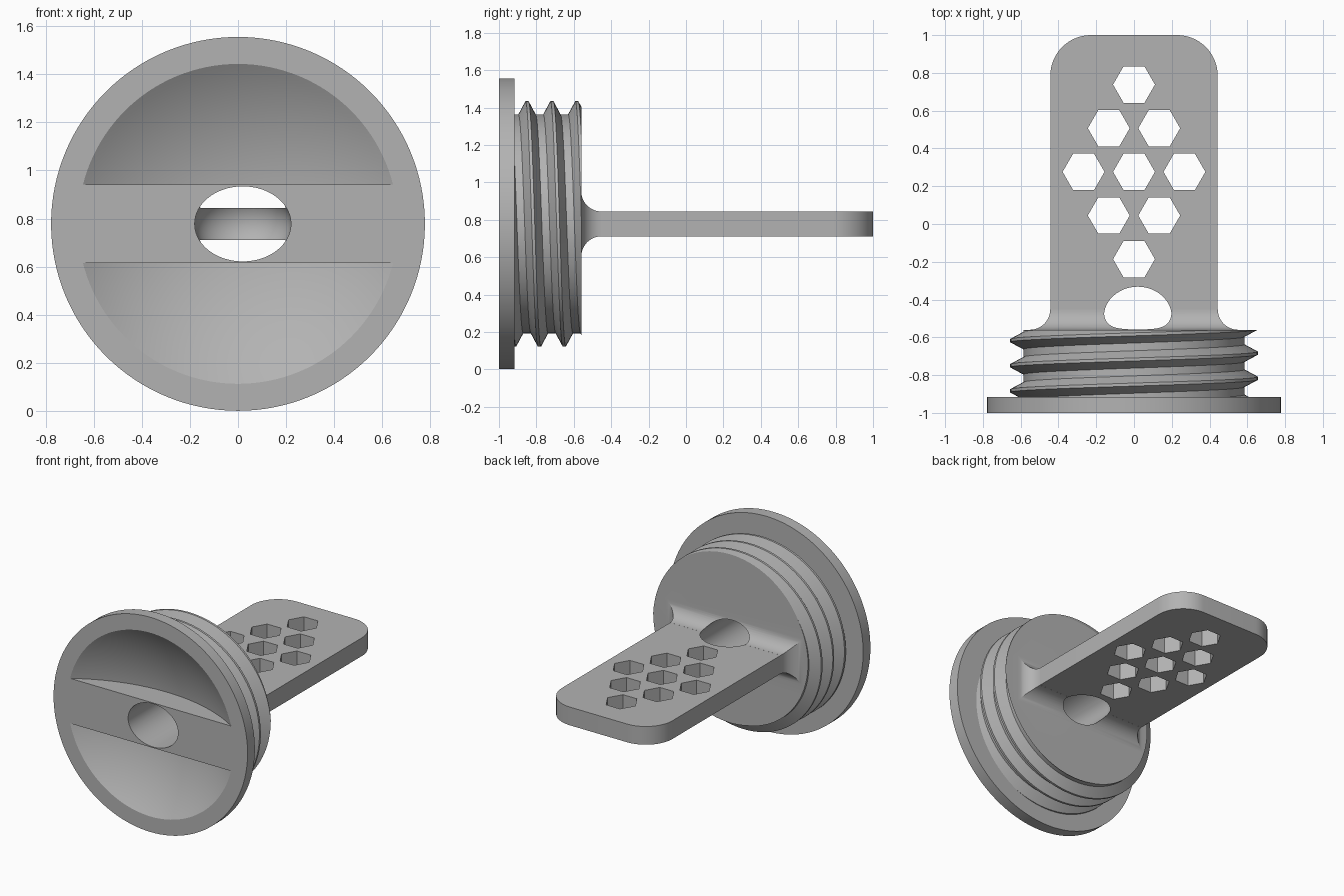
import bpy, bmesh, math
from mathutils import Matrix, Vector

cube = bpy.data.objects.get("Cube")
if cube:
    bpy.data.objects.remove(cube, do_unlink=True)

CZ = 0.778            # height of the plug axis
BACK = -0.56          # rear face of the threaded plug
HALF_W, HALF_T = 0.443, 0.066

grey = bpy.data.materials.new("plain grey")
grey.use_nodes = True
grey.diffuse_color = (0.45, 0.45, 0.45, 1)
grey.node_tree.nodes["Principled BSDF"].inputs["Base Color"].default_value = grey.diffuse_color


def finish(name, bm):
    bmesh.ops.recalc_face_normals(bm, faces=bm.faces[:])
    mesh = bpy.data.meshes.new(name)
    bm.to_mesh(mesh)
    bm.free()
    obj = bpy.data.objects.new(name, mesh)
    bpy.context.collection.objects.link(obj)
    mesh.materials.append(grey)
    return obj


def boolean(target, tool, operation):
    mod = target.modifiers.new(operation, "BOOLEAN")
    mod.operation, mod.object, mod.solver = operation, tool, "EXACT"
    bpy.context.view_layer.objects.active = target
    bpy.ops.object.modifier_apply(modifier=mod.name)
    bpy.data.objects.remove(tool, do_unlink=True)


def prism(name, points, z0, z1):
    """Extrude an xy outline between two heights."""
    bm = bmesh.new()
    face = bm.faces.new([bm.verts.new((x, y, z0)) for x, y in points])
    out = bmesh.ops.extrude_face_region(bm, geom=[face])
    bmesh.ops.translate(bm, vec=(0, 0, z1 - z0),
                        verts=[v for v in out["geom"] if isinstance(v, bmesh.types.BMVert)])
    return finish(name, bm)


def loft(name, rings):
    """Skin closed rings of equal length and cap both ends."""
    bm = bmesh.new()
    rows = [[bm.verts.new(p) for p in ring] for ring in rings]
    n = len(rows[0])
    for a, b in zip(rows, rows[1:]):
        for i in range(n):
            bm.faces.new((a[i], a[(i + 1) % n], b[(i + 1) % n], b[i]))
    bm.faces.new(rows[0])
    bm.faces.new(rows[-1])
    return finish(name, bm)


def ellipse(rx, rz, y, cx=0.0, n=96):
    return [(cx + rx * math.cos(2 * math.pi * i / n), y,
             CZ + rz * math.sin(2 * math.pi * i / n)) for i in range(n)]


def threaded_core():
    """Helical surface, trimmed flat at both ends."""
    n, pitch, turns = 96, 0.133, 6
    profile = [(-0.046, 0.585), (-0.008, 0.656), (0.008, 0.656), (0.046, 0.585)]
    bm = bmesh.new()
    cols = []
    for i in range(n):
        t = 2 * math.pi * i / n
        cols.append([bm.verts.new((r * math.sin(t),
                                   -0.85 + pitch * (k - 2 + i / n) + dy,
                                   CZ + r * math.cos(t)))
                     for k in range(turns) for dy, r in profile])
    for i in range(n):
        a, b = cols[i], cols[(i + 1) % n]
        shift = len(profile) if i == n - 1 else 0
        for k in range(len(a) - 1 - shift):
            bm.faces.new((a[k], a[k + 1], b[k + 1 + shift], b[k + shift]))
    for y, side in ((-0.95, -1), (BACK, 1)):
        bmesh.ops.bisect_plane(bm, geom=bm.verts[:] + bm.edges[:] + bm.faces[:],
                               plane_co=(0, y, 0), plane_no=(0, side, 0), clear_outer=True)
    bmesh.ops.holes_fill(bm, edges=[e for e in bm.edges if e.is_boundary], sides=0)
    return finish("threaded_core", bm)


def dish_cutter(side, rim=0.665, depth=0.2):
    """Part of a large ball lying above or below the grip bar."""
    radius = (rim ** 2 + depth ** 2) / (2 * depth)
    bm = bmesh.new()
    bmesh.ops.create_uvsphere(bm, u_segments=128, v_segments=96, radius=radius,
                              matrix=Matrix.Translation((0, -1 + depth - radius, CZ))
                              @ Matrix.Rotation(math.pi / 2, 4, "X"))
    cuts = [((0, 0, CZ + side * 0.163), (0, 0, -side)), ((0, -1.1, 0), (0, -1, 0))]
    for co, no in cuts:
        cut = bmesh.ops.bisect_plane(bm, geom=bm.verts[:] + bm.edges[:] + bm.faces[:],
                                     plane_co=co, plane_no=no, clear_outer=True)
        bmesh.ops.holes_fill(bm, edges=[e for e in bm.edges if e.is_boundary], sides=0)
    return finish("dish_cutter", bm)


# Plug: flange disc and thread
plug = loft("screw_plug", [ellipse(0.777, 0.777, y, n=128) for y in (-1, -0.917)])
boolean(plug, threaded_core(), "UNION")

# Flat tongue with rounded free corners
R = 0.215
arc = [(HALF_W - R + R * math.cos(a), 1 - R + R * math.sin(a))
       for a in (math.pi / 2 * i / 16 for i in range(17))]
outline = [(HALF_W, -0.65)] + arc + [(-x, y) for x, y in reversed(arc)] + [(-HALF_W, -0.65)]
tongue = prism("tongue", outline, CZ - HALF_T, CZ + HALF_T)

# Flared neck where the tongue meets the plug
F = 0.108
rings = []
for i in range(13):
    a = math.pi / 2 * i / 12
    flare, y = F * (1 - math.sin(a)) + 0.0004, BACK + F * (1 - math.cos(a))
    w, h = HALF_W + flare, HALF_T + flare
    rings.append([(sx * w, y, CZ + sz * h) for sx, sz in ((1, 1), (-1, 1), (-1, -1), (1, -1))])
rings.insert(0, [(x, BACK - 0.03, z) for x, y, z in rings[0]])
boolean(tongue, loft("neck", rings), "UNION")

# Hexagonal holes in a diamond pattern
for row, count in enumerate((1, 2, 3, 2, 1)):
    for j in range(count):
        cx, cy = 0.267 * (j - (count - 1) / 2), 0.738 - 0.231 * row
        hexagon = [(cx + 0.111 * math.cos(math.pi / 3 * k), cy + 0.111 * math.sin(math.pi / 3 * k))
                   for k in range(6)]
        boolean(tongue, prism("hex_cutter", hexagon, CZ - 0.3, CZ + 0.3), "DIFFERENCE")
boolean(plug, tongue, "UNION")

# Finger dishes either side of the grip bar
for side in (1, -1):
    boolean(plug, dish_cutter(side), "DIFFERENCE")

# Oval bore with a domed inner end
bore = [ellipse(0.2, 0.156, -1.1, 0.02)]
for i in range(17):
    a = math.pi / 2 * i / 16.3
    bore.append(ellipse(0.2 * math.cos(a), 0.156 * math.cos(a), -0.495 + 0.18 * math.sin(a), 0.02))
boolean(plug, loft("bore_cutter", bore), "DIFFERENCE")

bpy.ops.object.select_all(action="DESELECT")
plug.select_set(True)
bpy.context.view_layer.objects.active = plug
bpy.ops.object.shade_smooth_by_angle(angle=math.radians(25))
